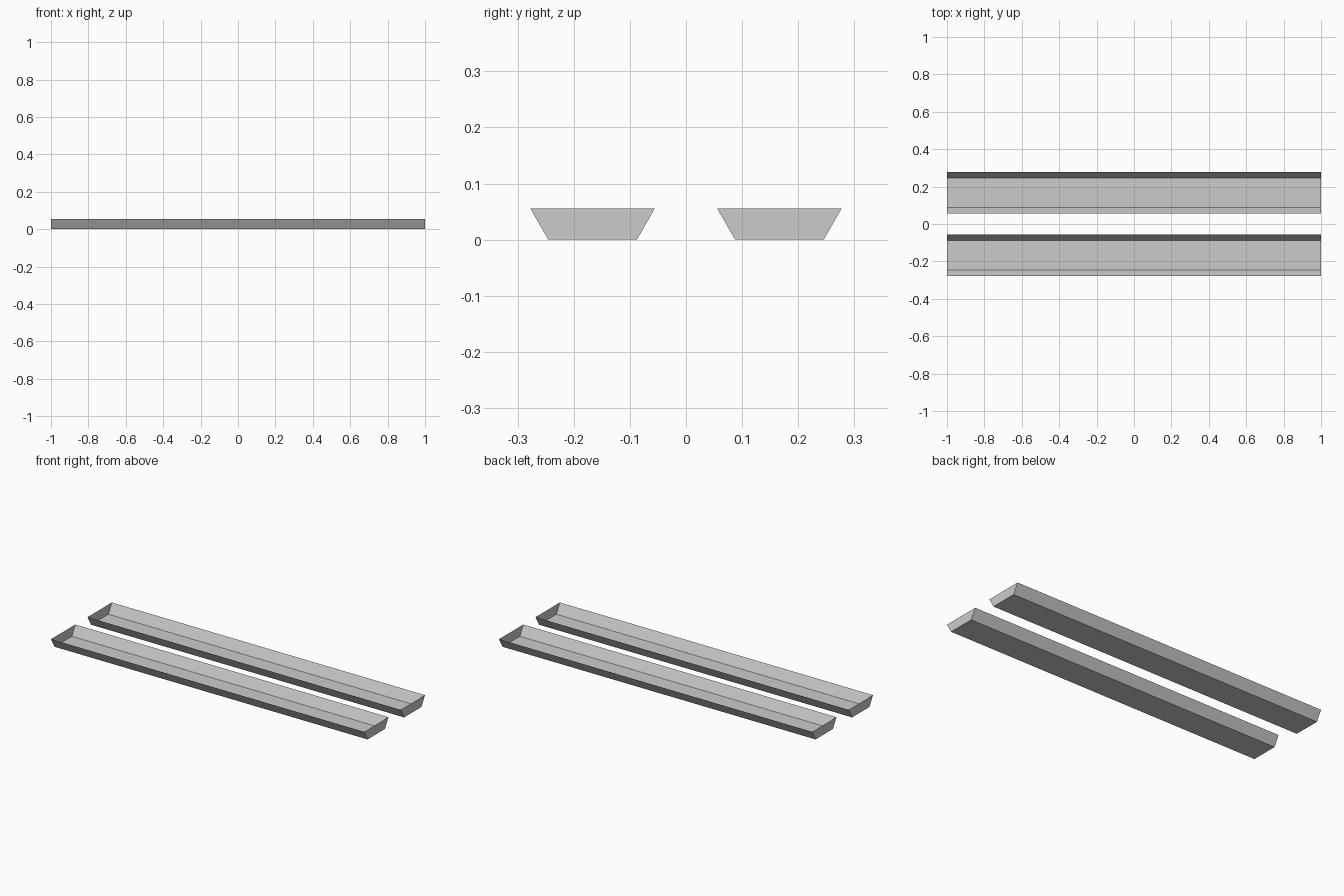
import bpy, bmesh

if "Cube" in bpy.data.objects:
    bpy.data.objects.remove(bpy.data.objects["Cube"])

HALF_LEN = 1.0
CENTRE_Y = 0.1665
# open-topped trapezoid cross-section (y offset, z)
PROFILE = [(-0.111, 0.056), (-0.079, 0.0), (0.079, 0.0), (0.111, 0.056)]


def trough(name, y):
    """Thin-walled trough: two sloping sides, a floor and two end caps."""
    bm = bmesh.new()
    left = [bm.verts.new((-HALF_LEN, py, z)) for py, z in PROFILE]
    right = [bm.verts.new((HALF_LEN, py, z)) for py, z in PROFILE]
    # sides and floor
    for i in range(len(PROFILE) - 1):
        bm.faces.new((left[i], left[i + 1], right[i + 1], right[i]))
    # end caps
    bm.faces.new(left[::-1])
    bm.faces.new(right)
    mesh = bpy.data.meshes.new(name)
    bm.to_mesh(mesh)
    bm.free()
    obj = bpy.data.objects.new(name, mesh)
    obj.location.y = y
    bpy.context.collection.objects.link(obj)


# front and back troughs
trough("front_trough", -CENTRE_Y)
trough("back_trough", CENTRE_Y)
